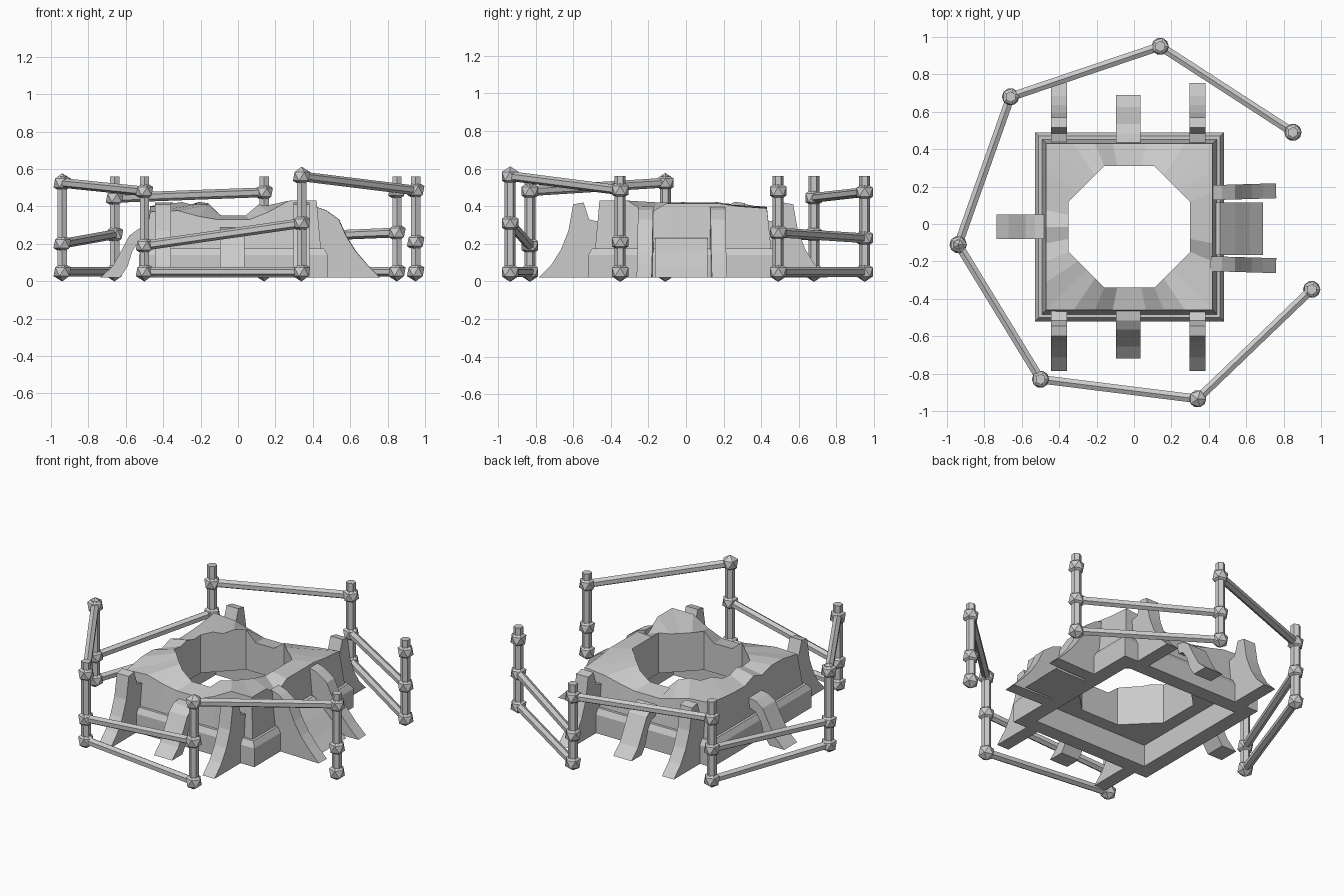
import bpy, bmesh, math, random
from mathutils import Vector, Matrix

if "Cube" in bpy.data.objects:
    bpy.data.objects.remove(bpy.data.objects["Cube"])

random.seed(4)
CX, CY = -0.025, -0.015


def finish(bm, name):
    bmesh.ops.recalc_face_normals(bm, faces=bm.faces)
    me = bpy.data.meshes.new(name)
    bm.to_mesh(me)
    bm.free()
    ob = bpy.data.objects.new(name, me)
    bpy.context.collection.objects.link(ob)
    return ob


def extrude_profile(name, pts, width, centre, angle):
    """Profile of (radial, z) points, extruded sideways and turned about z."""
    bm = bmesh.new()
    sides = [[bm.verts.new((r, s * width / 2, z)) for r, z in pts] for s in (-1, 1)]
    n = len(pts)
    bm.faces.new(sides[0])
    bm.faces.new(sides[1][::-1])
    for i in range(n):
        j = (i + 1) % n
        bm.faces.new((sides[0][i], sides[0][j], sides[1][j], sides[1][i]))
    bm.transform(Matrix.Translation((*centre, 0)) @ Matrix.Rotation(angle, 4, 'Z'))
    return finish(bm, name)


def rod(bm, a, b, r):
    a, b = Vector(a), Vector(b)
    d = b - a
    m = Matrix.Translation((a + b) / 2) @ d.to_track_quat('Z', 'Y').to_matrix().to_4x4()
    bmesh.ops.create_cone(bm, cap_ends=True, segments=6, radius1=r, radius2=r,
                          depth=d.length, matrix=m)


# Ruined wall: square plinth and battered wall around an octagonal opening
N = 32


def on_square(t, r):
    k = r / max(abs(math.cos(t)), abs(math.sin(t)))
    return CX + k * math.cos(t), CY + k * math.sin(t)


def on_octagon(t, r):
    k = r / math.cos((t + math.pi / 8) % (math.pi / 4) - math.pi / 8)
    return CX + k * math.cos(t), CY + k * math.sin(t)


outer_top, inner_top = [], []
for i in range(N):
    t = i * 360 / N
    h = 0.37 + random.uniform(-0.035, 0.035)
    g = 0.415 + random.uniform(-0.015, 0.012)
    if abs(t - 270) < 12 or abs(t - 90) < 12:      # broken gaps front and back
        h, g = 0.33, 0.35
    if i in (27, 28, 29):                          # high broken corner
        h = 0.43
    if t < 25 or t > 340:                          # wall over the entrance
        h, g = 0.415, 0.42
    outer_top.append(h)
    inner_top.append(g)

section = [(on_square, 0.505, 0.02), (on_square, 0.505, 0.14), (on_square, 0.485, 0.175),
           (on_square, 0.468, 0.175), (on_square, 0.445, outer_top),
           (on_octagon, 0.325, inner_top), (on_octagon, 0.325, 0.16),
           (on_square, 0.41, 0.16), (on_square, 0.41, 0.02)]
bm = bmesh.new()
rings = []
for shape, r, z in section:
    rings.append([bm.verts.new((*shape(i * math.tau / N, r), z[i] if isinstance(z, list) else z))
                  for i in range(N)])
for a, b in zip(rings, rings[1:] + rings[:1]):
    for i in range(N):
        j = (i + 1) % N
        bm.faces.new((a[i], a[j], b[j], b[i]))
finish(bm, "ruined_wall")

# Tall solid buttresses near the corners, front and back
tall = [(0.42, 0.02), (0.77, 0.02), (0.70, 0.09), (0.65, 0.17), (0.61, 0.27),
        (0.585, 0.41), (0.53, 0.42), (0.50, 0.33), (0.42, 0.31)]
for label, ang in (("front", -math.pi / 2), ("back", math.pi / 2)):
    for side, x in (("left", -0.40), ("right", 0.34)):
        extrude_profile(f"{label}_{side}_buttress", tall, 0.085, (x, CY), ang)

# Arched buttresses in the middle of three sides
arch = [(0.43, 0.29), (0.50, 0.28), (0.55, 0.245), (0.59, 0.17), (0.64, 0.08), (0.705, 0.02),
        (0.60, 0.02), (0.56, 0.08), (0.535, 0.16), (0.50, 0.21), (0.43, 0.23)]
for label, ang in (("front", -math.pi / 2), ("back", math.pi / 2), ("left", math.pi)):
    extrude_profile(f"{label}_arched_buttress", arch, 0.13, (CX - 0.005, CY), ang)

# Entrance on the right: stepped ramp between two curved side walls
ramp = [(0.42, 0.02), (0.69, 0.02), (0.62, 0.08), (0.54, 0.16), (0.46, 0.23), (0.42, 0.23)]
extrude_profile("entrance_ramp", ramp, 0.28, (0, -0.025), 0)
cheek = [(0.41, 0.02), (0.76, 0.02), (0.69, 0.09), (0.63, 0.16), (0.58, 0.24),
         (0.54, 0.33), (0.47, 0.38), (0.41, 0.40)]
for label, y, a in (("back", 0.155, 0.03), ("front", -0.20, -0.03)):
    extrude_profile(f"entrance_{label}_wall", cheek, 0.08, (0, y), a)

# Fence: posts with knobs at (x, y, middle z, upper z)
posts = [(0.85, 0.49, 0.26, 0.48), (0.14, 0.95, 0.23, 0.475), (-0.66, 0.68, 0.25, 0.445),
         (-0.94, -0.11, 0.20, 0.525), (-0.50, -0.83, 0.19, 0.48), (0.34, -0.935, 0.31, 0.56),
         (0.95, -0.35, 0.21, 0.485)]
for k, (x, y, mid, top) in enumerate(posts):
    bm = bmesh.new()
    rod(bm, (x, y, 0.02), (x, y, 0.56), 0.029)
    for z in (0.05, mid, top):
        bmesh.ops.create_icosphere(bm, subdivisions=1, radius=0.052,
                                   matrix=Matrix.Translation((x, y, z)))
    finish(bm, f"fence_post_{k + 1}")

# Rails alternate between a low pair and a single top rail
for k, (p, q) in enumerate(zip(posts, posts[1:])):
    bm = bmesh.new()
    levels = ((p[3], q[3]),) if k % 2 else ((0.05, 0.05), (p[2], q[2]))
    for za, zb in levels:
        rod(bm, (p[0], p[1], za), (q[0], q[1], zb), 0.026)
    finish(bm, f"fence_rails_{k + 1}")
